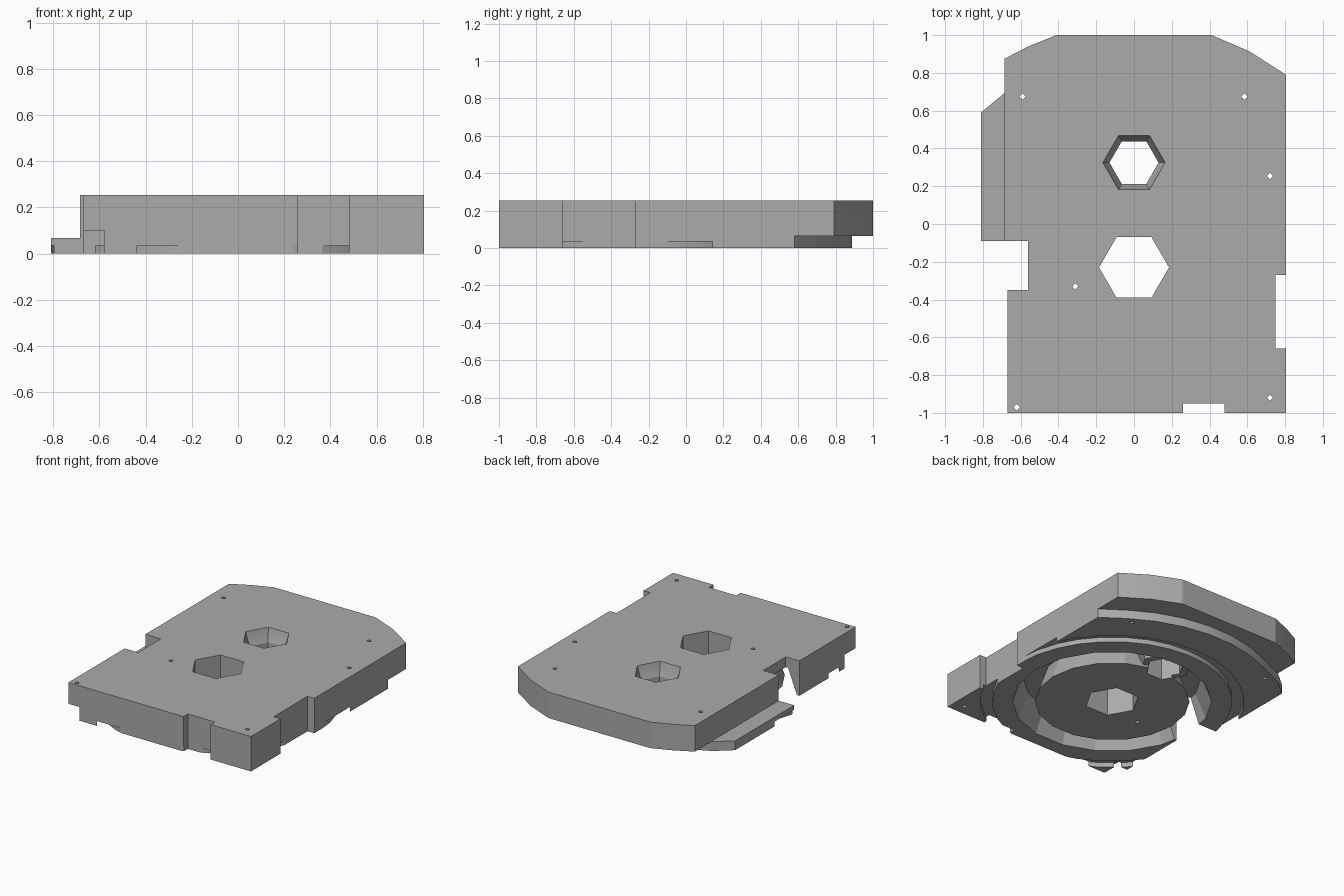
import bpy, bmesh
from math import sin, cos, pi, atan2, radians

cube = bpy.data.objects.get("Cube")
if cube:
    bpy.data.objects.remove(cube, do_unlink=True)

grey = bpy.data.materials.new("plain_grey")
grey.use_nodes = True
grey.diffuse_color = (0.41, 0.41, 0.41, 1)
grey.node_tree.nodes["Principled BSDF"].inputs["Base Color"].default_value = (0.41, 0.41, 0.41, 1)

HUB_Y = -0.23
TOP = 0.255
SHELF = 0.065


def make(name, bm):
    bmesh.ops.recalc_face_normals(bm, faces=bm.faces)
    mesh = bpy.data.meshes.new(name)
    bm.to_mesh(mesh)
    bm.free()
    mesh.materials.append(grey)
    obj = bpy.data.objects.new(name, mesh)
    bpy.context.collection.objects.link(obj)
    return obj


def loft(name, loops):
    """Solid through a stack of point loops, capped at both ends."""
    bm = bmesh.new()
    rings = [[bm.verts.new(p) for p in loop] for loop in loops]
    n = len(rings[0])
    for a, b in zip(rings, rings[1:]):
        for i in range(n):
            j = (i + 1) % n
            bm.faces.new((a[i], a[j], b[j], b[i]))
    bm.faces.new(rings[0])
    bm.faces.new(rings[-1])
    return make(name, bm)


def prism(name, points, z0, z1):
    return loft(name, [[(x, y, z) for x, y in points] for z in (z0, z1)])


def ngon(cx, cy, r, z, sides, turn=0.0):
    return [(cx + r * cos(2 * pi * i / sides + turn),
             cy + r * sin(2 * pi * i / sides + turn), z) for i in range(sides)]


def ring(name, profile, sides):
    """Closed (radius, z) profile turned around the hub axis."""
    bm = bmesh.new()
    loops = [[bm.verts.new(p) for p in ngon(0, HUB_Y, r, z, sides)] for r, z in profile]
    for a, b in zip(loops, loops[1:] + loops[:1]):
        for i in range(sides):
            j = (i + 1) % sides
            bm.faces.new((a[i], a[j], b[j], b[i]))
    return make(name, bm)


def combine(target, tool, operation):
    mod = target.modifiers.new(operation.lower(), "BOOLEAN")
    mod.operation = operation
    mod.solver = "EXACT"
    mod.object = tool
    bpy.context.view_layer.objects.active = target
    bpy.ops.object.modifier_apply(modifier=mod.name)
    bpy.data.objects.remove(tool, do_unlink=True)


# Shared front outline with its three edge notches, running from left notch to right side
front = [(-0.56, -0.09), (-0.56, -0.35), (-0.67, -0.35), (-0.67, -1.0),
         (0.26, -1.0), (0.26, -0.95), (0.48, -0.95), (0.48, -1.0), (0.805, -1.0),
         (0.805, -0.66), (0.75, -0.66), (0.75, -0.27), (0.805, -0.27)]

# Upper slab with chamfered back corners
back = [(0.805, 0.79), (0.61, 0.915), (0.41, 1.0),
        (-0.41, 1.0), (-0.56, 0.94), (-0.685, 0.875), (-0.685, -0.09)]
housing = prism("housing", front + back, SHELF, TOP)

# Lower layer with rounded back and side flange
start, end = atan2(0.58 - HUB_Y, 0.805), atan2(0.69 - HUB_Y, -0.69)
arc = [(1.14 * cos(start + (end - start) * i / 8),
        HUB_Y + 1.12 * sin(start + (end - start) * i / 8)) for i in range(1, 8)]
low = front + [(0.805, 0.58)] + arc + [(-0.69, 0.69), (-0.81, 0.59), (-0.81, -0.09)]
combine(housing, prism("lower_layer", low, 0.0, SHELF + 0.003), "UNION")

# Underside groove around the hub, and the shallow channel outside it
groove = [(0.53, -0.02), (0.46, 0.18), (0.60, 0.18), (0.68, -0.02)]
combine(housing, ring("groove_cutter", groove, 18), "DIFFERENCE")
channel = [(0.81, -0.02), (0.81, 0.035), (0.89, 0.035), (0.89, -0.02)]
combine(housing, ring("channel_cutter", channel, 32), "DIFFERENCE")

# Tapered boss under the rear socket
boss = loft("rear_boss", [ngon(0, 0.33, 0.18, 0.02, 6), ngon(0, 0.33, 0.25, 0.2, 6)])
combine(housing, boss, "UNION")

# Stepped front corner
corner = [(-0.7, -1.1), (-0.58, -1.1), (-0.58, -0.87), (-0.7, -0.87)]
combine(housing, prism("corner_cutter", corner, -0.05, 0.1), "DIFFERENCE")

# Hexagonal openings: straight front one, countersunk rear one
combine(housing, loft("front_hex_cutter", [ngon(0, HUB_Y, 0.185, z, 6) for z in (-0.1, 0.4)]),
        "DIFFERENCE")
combine(housing, loft("rear_hex_cutter", [ngon(0, 0.325, r, z, 6) for r, z in
        ((0.13, -0.1), (0.13, 0.16), (0.15, 0.2), (0.165, TOP), (0.165, 0.4))]), "DIFFERENCE")

# Small screw holes
for x, y in ((-0.59, 0.675), (0.585, 0.675), (0.72, 0.255), (-0.31, -0.33),
             (0.72, -0.92), (-0.62, -0.97)):
    hole = loft("screw_cutter", [ngon(x, y, 0.017, z, 4) for z in (-0.1, 0.4)])
    combine(housing, hole, "DIFFERENCE")

# Crisp shading
bpy.ops.object.select_all(action="DESELECT")
housing.select_set(True)
bpy.context.view_layer.objects.active = housing
bpy.ops.object.shade_smooth_by_angle(angle=radians(15))
